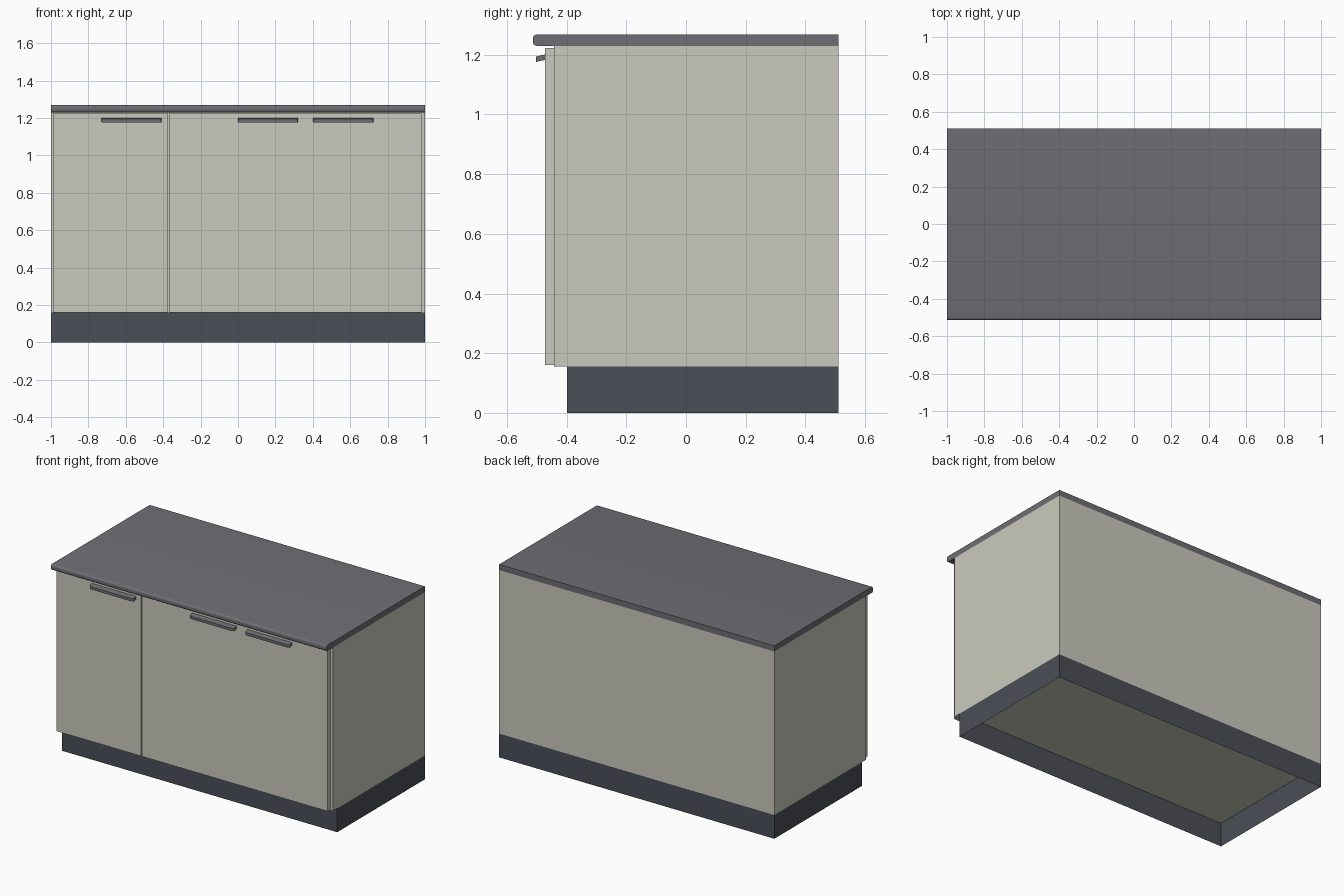
import bpy, bmesh, math

if "Cube" in bpy.data.objects:
    bpy.data.objects.remove(bpy.data.objects["Cube"])


def material(name, rgb):
    m = bpy.data.materials.new(name)
    m.diffuse_color = (*rgb, 1)
    m.use_nodes = True
    m.node_tree.nodes["Principled BSDF"].inputs["Base Color"].default_value = m.diffuse_color
    return m


cream = material("cream_board", (0.59, 0.59, 0.51))
grey = material("grey_stone", (0.158, 0.156, 0.175))
slate = material("slate_plinth", (0.069, 0.077, 0.096))


def finish(name, bm, mat):
    bmesh.ops.recalc_face_normals(bm, faces=bm.faces)
    me = bpy.data.meshes.new(name)
    bm.to_mesh(me)
    bm.free()
    me.materials.append(mat)
    ob = bpy.data.objects.new(name, me)
    bpy.context.collection.objects.link(ob)
    return ob


def extrude_x(profile, x0, x1):
    """Sweep a closed (y, z) profile along x."""
    bm = bmesh.new()
    face = bm.faces.new([bm.verts.new((x0, y, z)) for y, z in profile])
    ext = bmesh.ops.extrude_face_region(bm, geom=[face])["geom"]
    for v in ext:
        if isinstance(v, bmesh.types.BMVert):
            v.co.x = x1
    return bm


def box(x0, x1, y0, y1, z0, z1):
    return extrude_x([(y0, z0), (y1, z0), (y1, z1), (y0, z1)], x0, x1)


# Plinth: thin-walled frame, open underneath
bm = box(-1, 1, -0.398, 0.511, 0, 0.156)
flat = [f for f in bm.faces if max(v.co.z for v in f.verts) - min(v.co.z for v in f.verts) < 0.01]
bmesh.ops.delete(bm, geom=flat, context='FACES_ONLY')
finish("plinth", bm, slate)

# Cabinet carcass
finish("cabinet_body", box(-1, 1, -0.443, 0.511, 0.156, 1.23), cream)

# Door fronts
for name, x0, x1 in (("left_door", -0.988, -0.373), ("right_door", -0.368, 0.982)):
    finish(name, box(x0, x1, -0.473, -0.443, 0.161, 1.223), cream)

# Worktop with rounded front edge
R = 0.013
Y, Z0, Z1 = -0.513, 1.23, 1.268
profile = [(0.511, Z1)]
for cz, start in ((Z1 - R, 90), (Z0 + R, 180)):
    for i in range(5):
        a = math.radians(start + i * 22.5)
        profile.append((Y + R + R * math.cos(a), cz + R * math.sin(a)))
profile.append((0.511, Z0))
top = finish("worktop", extrude_x(profile, -1, 1), grey)
bpy.context.view_layer.objects.active = top
top.select_set(True)
bpy.ops.object.shade_smooth_by_angle(angle=math.radians(35))

# Tilted bar handles with rounded front corners
for i, cx in enumerate((-0.57, 0.16, 0.563)):
    bm = extrude_x([(-0.503, 1.176), (-0.473, 1.183), (-0.473, 1.201), (-0.503, 1.194)],
                   cx - 0.161, cx + 0.161)
    corners = [e for e in bm.edges
               if all(v.co.y < -0.5 for v in e.verts)
               and abs(e.verts[0].co.x - e.verts[1].co.x) < 0.01]
    bmesh.ops.bevel(bm, geom=corners, offset=0.012, segments=3, profile=0.5, affect='EDGES')
    finish(f"handle_{i + 1}", bm, grey)
